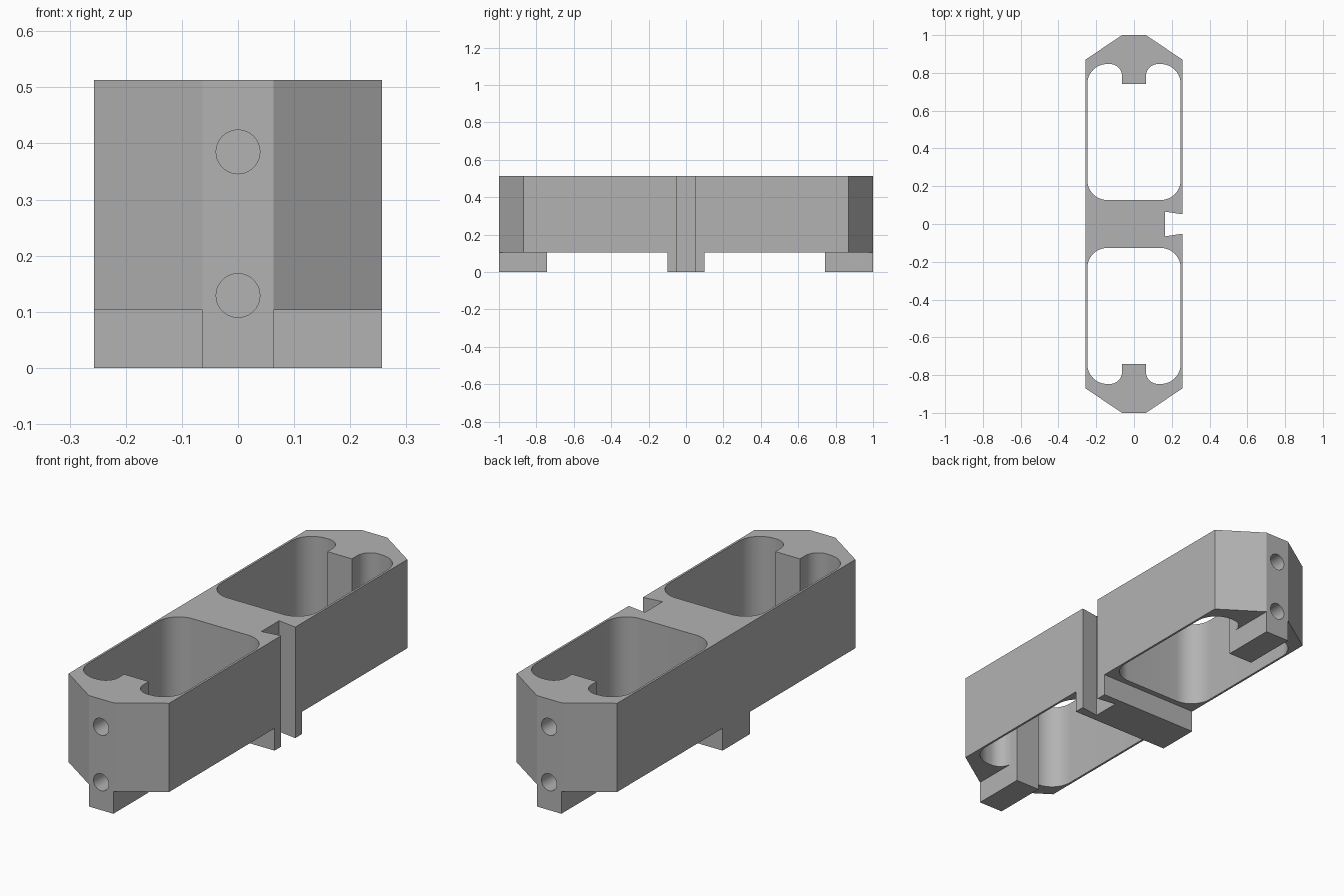
import bpy
import bmesh
from math import cos, sin, pi, radians
from mathutils import Matrix, Vector

cube = bpy.data.objects.get("Cube")
if cube:
    bpy.data.objects.remove(cube, do_unlink=True)

HALF_W, HEIGHT, FOOT = 0.257, 0.513, 0.103
POST_W, POST_Y = 0.063, 0.742
OVER = 0.1  # cutter overshoot

grey = bpy.data.materials.new("light_grey")
grey.use_nodes = True
colour = (0.45, 0.45, 0.45, 1)
grey.diffuse_color = colour
grey.node_tree.nodes["Principled BSDF"].inputs["Base Color"].default_value = colour


def add_object(name, bm):
    bmesh.ops.recalc_face_normals(bm, faces=bm.faces)
    mesh = bpy.data.meshes.new(name)
    bm.to_mesh(mesh)
    bm.free()
    mesh.materials.append(grey)
    obj = bpy.data.objects.new(name, mesh)
    bpy.context.collection.objects.link(obj)
    return obj


def prism(name, outline, z0, z1):
    bm = bmesh.new()
    face = bm.faces.new([bm.verts.new((x, y, z0)) for x, y in outline])
    top = bmesh.ops.extrude_face_region(bm, geom=[face])["geom"]
    verts = [v for v in top if isinstance(v, bmesh.types.BMVert)]
    bmesh.ops.translate(bm, verts=verts, vec=(0, 0, z1 - z0))
    return add_object(name, bm)


def arc(cx, cy, r, start, end, steps=14):
    angles = [radians(start + (end - start) * i / steps) for i in range(steps + 1)]
    return [(cx + r * cos(a), cy + r * sin(a)) for a in angles]


def mirrored(half):
    """Close a right-hand half outline with its mirror image in x."""
    return half + [(-x, y) for x, y in reversed(half)]


def flip(outline, side):
    return [(x, y * side) for x, y in outline]


# Main body block with chamfered ends
quarter = [(HALF_W, 0.87), (POST_W, 1.0)]
body = prism("frame_body", mirrored(flip(quarter, -1)[::-1] + quarter), 0, HEIGHT)

# Rounded pocket that wraps around the end post
inner, near, far, r, r2 = 0.247, 0.127, 0.847, 0.105, 0.065
pocket = (arc(inner - r, near + r, r, -90, 0)
          + arc(inner - r, far - r, r, 0, 90)
          + arc(POST_W + r2, far - r2, r2, 90, 180)
          + [(POST_W, POST_Y)])

# Underside relief leaving a middle foot and one foot below each post
relief = mirrored([(0.4, 0.1), (0.4, 1.1), (POST_W, 1.1), (POST_W, POST_Y)])

cutters = []
for side, end in ((-1, "front"), (1, "back")):
    cutters.append(prism(end + "_pocket_cutter", flip(mirrored(pocket), side),
                         -OVER, HEIGHT + OVER))
    cutters.append(prism(end + "_relief_cutter", flip(relief, side), -OVER, FOOT))
    # Blind screw holes in the end face
    for z, level in ((0.129, "lower"), (0.385, "upper")):
        bm = bmesh.new()
        place = Matrix.Translation((0, side, z)) @ Matrix.Rotation(pi / 2, 4, "X")
        bmesh.ops.create_cone(bm, cap_ends=True, segments=40, radius1=0.039,
                              radius2=0.039, depth=0.26, matrix=place)
        cutters.append(add_object(f"{end}_{level}_hole_cutter", bm))

# Dovetail slot on one long side
slope = 0.0141
slot = [(0.165, 0.065), (HALF_W + OVER, 0.065 - slope * 2)]
cutters.append(prism("dovetail_cutter", slot + flip(slot, -1)[::-1],
                     -OVER, HEIGHT + OVER))

for cutter in cutters:
    cutter.hide_render = True
    mod = body.modifiers.new(cutter.name, "BOOLEAN")
    mod.operation = "DIFFERENCE"
    mod.solver = "EXACT"
    mod.object = cutter

# Bake the cuts, then drop the helpers
graph = bpy.context.evaluated_depsgraph_get()
result = bpy.data.meshes.new_from_object(body.evaluated_get(graph))
body.modifiers.clear()
body.data = result
for cutter in cutters:
    bpy.data.objects.remove(cutter, do_unlink=True)

# Smooth the rounded walls, keep real edges sharp
bpy.ops.object.select_all(action="DESELECT")
body.select_set(True)
bpy.context.view_layer.objects.active = body
bpy.ops.object.shade_smooth_by_angle(angle=radians(25))
